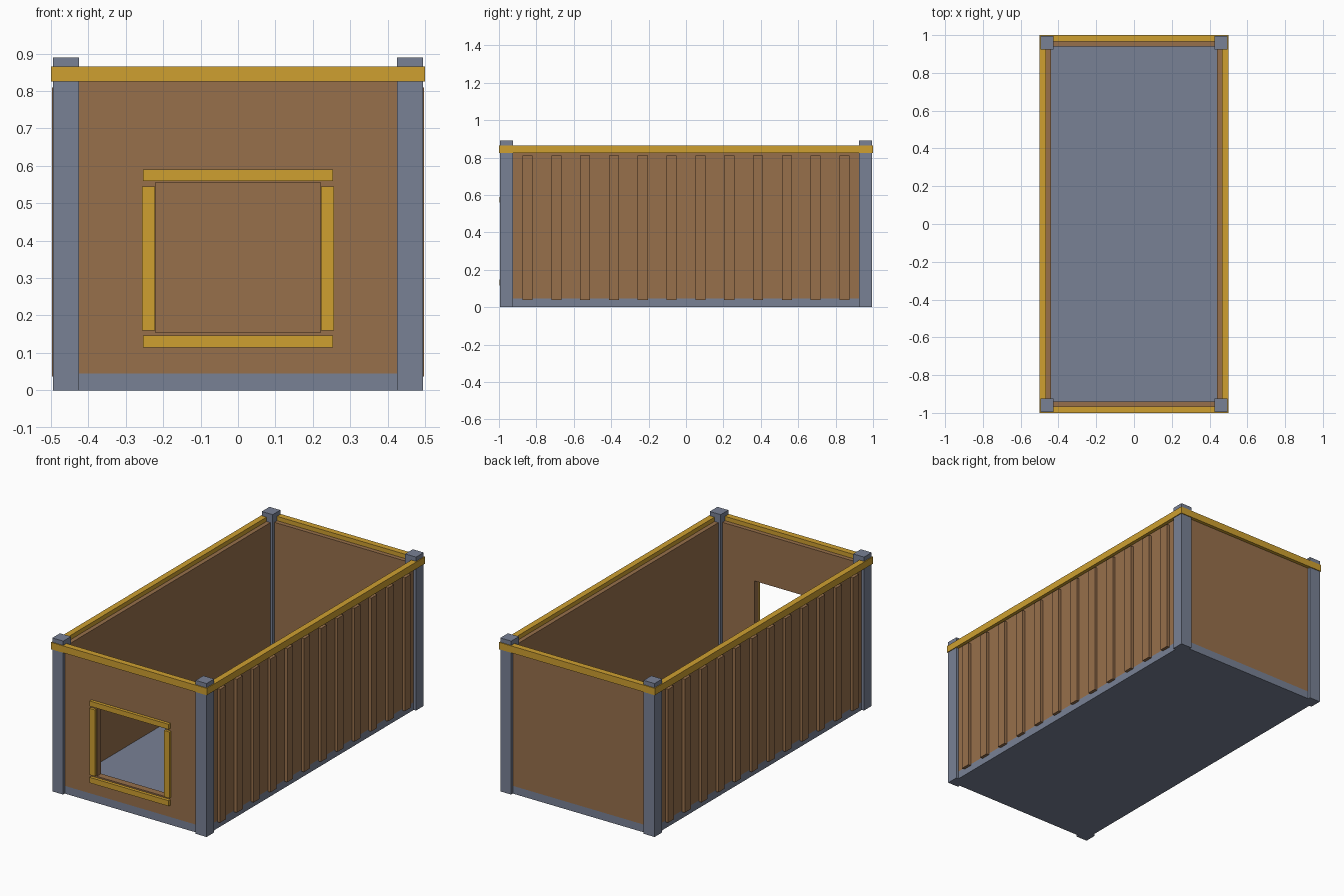
import bpy

if "Cube" in bpy.data.objects:
    bpy.data.objects.remove(bpy.data.objects["Cube"])


def material(name, rgb):
    m = bpy.data.materials.new(name)
    m.diffuse_color = (*rgb, 1)
    m.use_nodes = True
    m.node_tree.nodes["Principled BSDF"].inputs["Base Color"].default_value = m.diffuse_color
    return m


STEEL = material("blue_grey_steel", (0.19, 0.22, 0.30))
BROWN = material("brown_panel", (0.31, 0.16, 0.07))
YELLOW = material("yellow_trim", (0.62, 0.35, 0.03))


def box(name, x, y, z, mat):
    """Box given by (min, max) along each axis."""
    bpy.ops.mesh.primitive_cube_add(size=1, location=[sum(r) / 2 for r in (x, y, z)])
    ob = bpy.context.object
    ob.name = name
    ob.scale = [r[1] - r[0] for r in (x, y, z)]
    bpy.ops.object.transform_apply(location=False, rotation=False, scale=True)
    ob.data.materials.append(mat)
    return ob


def span(side, a, b):
    """Range from a to b, mirrored to the given side."""
    return tuple(sorted((side * a, side * b)))


FLOOR, WALL_TOP = 0.045, 0.84

# Floor slab
box("floor", (-0.48, 0.48), (-0.98, 0.98), (0, FLOOR), STEEL)

# Corner posts
for sx in (-1, 1):
    for sy in (-1, 1):
        box("corner_post", span(sx, 0.425, 0.495), span(sy, 0.925, 0.995), (0, 0.89), STEEL)

# Side walls with vertical ribs, and long top rails
for s in (-1, 1):
    box("side_wall", span(s, 0.44, 0.48), (-0.94, 0.94), (FLOOR, WALL_TOP), BROWN)
    for i in range(12):
        y = (i - 5.5) * 0.154
        box("wall_rib", span(s, 0.47, 0.497), (y - 0.027, y + 0.027), (0.037, 0.81), BROWN)
    box("side_rail", span(s, 0.465, 0.5), (-1, 1), (0.825, 0.865), YELLOW)
    box("end_rail", (-0.465, 0.465), span(s, 0.965, 1), (0.825, 0.865), YELLOW)

# Back wall
box("back_wall", (-0.48, 0.48), (0.94, 0.98), (FLOOR, WALL_TOP), BROWN)

# Front wall panels around the opening
FRONT = (-0.98, -0.94)
box("front_lower_panel", (-0.48, 0.48), FRONT, (FLOOR, 0.155), BROWN)
box("front_upper_panel", (-0.48, 0.48), FRONT, (0.555, WALL_TOP), BROWN)
for s in (-1, 1):
    box("front_side_panel", span(s, 0.22, 0.48), FRONT, (0.155, 0.555), BROWN)

# Opening trim
for s in (-1, 1):
    box("trim_upright", span(s, 0.222, 0.257), (-0.995, -0.965), (0.16, 0.545), YELLOW)
for name, z in (("trim_sill", (0.115, 0.147)), ("trim_header", (0.56, 0.59))):
    box(name, (-0.254, 0.254), (-0.998, -0.965), z, YELLOW)
